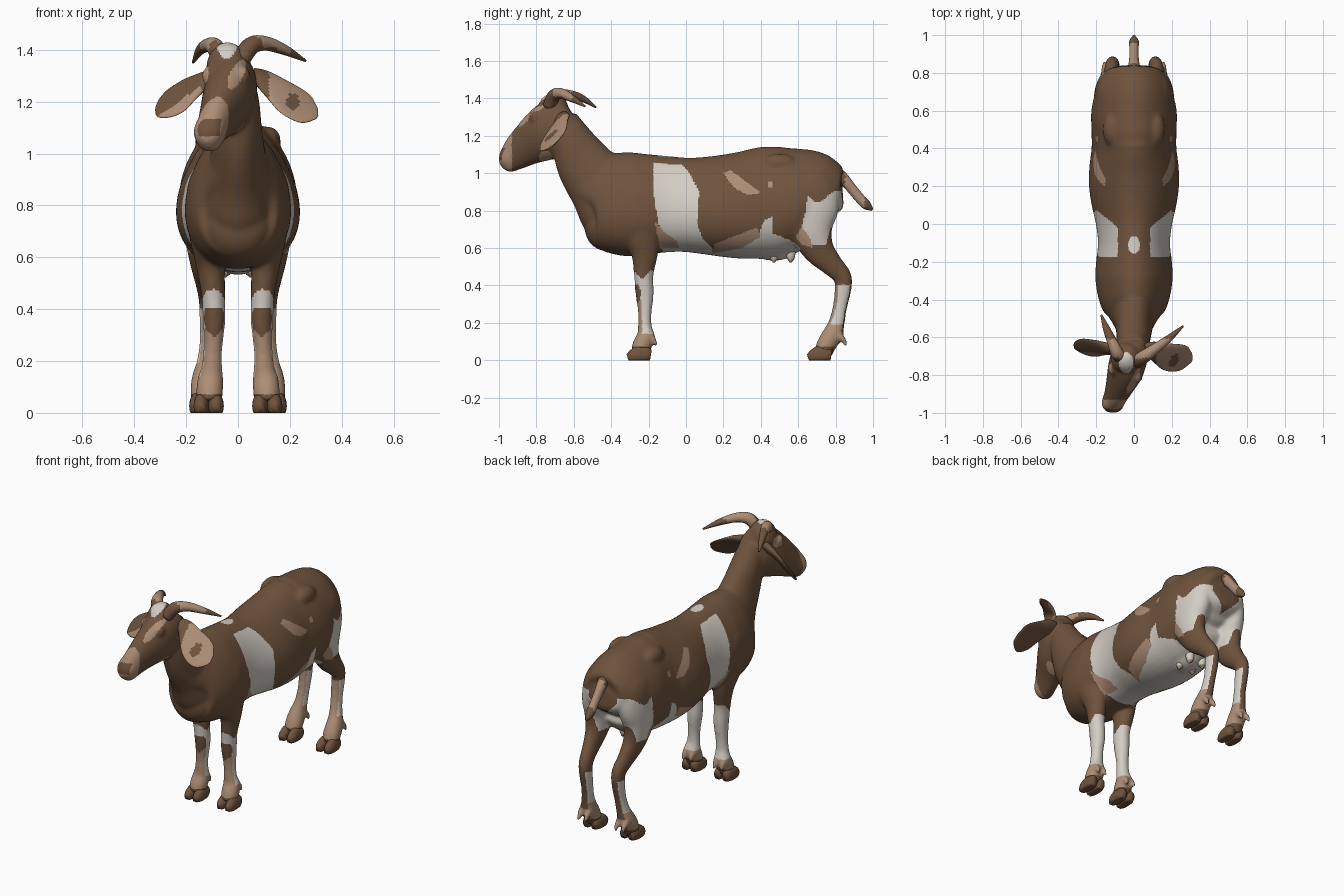
import bpy, bmesh, math
from mathutils import Vector, Matrix


def material(name, rgb):
    m = bpy.data.materials.new(name)
    m.diffuse_color = (*rgb, 1)
    return m


MATS = [material("brown coat", (.16, .087, .047)),
        material("white patch", (.65, .61, .55)),
        material("tan patch", (.42, .27, .18))]
BROWN, WHITE, TAN = 0, 1, 2


def tube(bm, pts, side=(1, 0, 0), seg=28, sub=4, mirror=1, floor=False, pear=0):
    """Smooth loft through (x, y, z, half width, half height) sections."""
    P = [Vector(p) for p in pts]
    P = [2 * P[0] - P[1]] + P + [2 * P[-1] - P[-2]]
    path = []
    for i in range(1, len(P) - 2):
        a, b, c, d = P[i - 1:i + 3]
        for k in range(sub):
            t = k / sub
            path.append(.5 * (2 * b + (c - a) * t + (2 * a - 5 * b + 4 * c - d) * t * t
                              + (3 * b - a - 3 * c + d) * t ** 3))
    path.append(P[-2])
    rings = []
    for i, q in enumerate(path):
        c = Vector(q[:3])
        t = (Vector(path[min(i + 1, len(path) - 1)][:3]) - Vector(path[max(i - 1, 0)][:3])).normalized()
        s = Vector(side)
        s = (s - t * s.dot(t)).normalized()
        u = t.cross(s)
        ring = []
        for k in range(seg):
            w = 2 * math.pi * k / seg
            wide = max(q[3], .002) * (1 + pear * math.sin(w))
            v = c + s * math.cos(w) * wide + u * math.sin(w) * max(q[4], .002)
            if floor:
                v.z = max(v.z, 0)
            ring.append(bm.verts.new((v.x * mirror, v.y, v.z)))
        rings.append(ring)
    faces = [bm.faces.new((r[k], r[(k + 1) % seg], n[(k + 1) % seg], n[k]))
             for r, n in zip(rings, rings[1:]) for k in range(seg)]
    faces += [bm.faces.new(rings[0]), bm.faces.new(rings[-1])]
    bmesh.ops.recalc_face_normals(bm, faces=faces)


def ball(bm, c, r):
    bmesh.ops.create_uvsphere(bm, u_segments=28, v_segments=18, radius=1,
                              matrix=Matrix.Translation(c) @ Matrix.Diagonal((*r, 1)))


def finish(bm, name, rule, merge=False):
    """Make an object; optionally fuse its volumes; colour faces by a rule."""
    me = bpy.data.meshes.new(name)
    bm.to_mesh(me)
    bm.free()
    ob = bpy.data.objects.new(name, me)
    bpy.context.collection.objects.link(ob)
    if merge:
        m = ob.modifiers.new("fuse", 'REMESH')
        m.mode, m.voxel_size = 'VOXEL', .0085
        s = ob.modifiers.new("soften", 'SMOOTH')
        s.factor, s.iterations = .5, 16
        bpy.context.view_layer.update()
        new = bpy.data.meshes.new_from_object(ob.evaluated_get(bpy.context.evaluated_depsgraph_get()))
        ob.modifiers.clear()
        ob.data = me = new
        me.name = name
    me.materials.clear()
    for m in MATS:
        me.materials.append(m)
    for f in me.polygons:
        f.use_smooth = True
        f.material_index = rule(f.center, f.normal)
    return ob


def inside(y, z, poly):
    hit = False
    for (a, b), (c, d) in zip(poly, poly[1:] + poly[:1]):
        if (b > z) != (d > z) and y < (c - a) * (z - b) / (d - b) + a:
            hit = not hit
    return hit


# Coat patches, outlined in side view (y, z)
BAND = [(-.18, 1.1), (-.1, 1.1), (-.04, 1.07), (.02, 1.0), (.07, .9), (.06, .73), (.09, .65), (.14, .6),
        (.15, .5), (-.12, .5), (-.13, .65), (-.17, .86)]
ELBOW = [(-.165, .74), (-.12, .69), (-.05, .64), (-.04, .6), (-.14, .6)]
BELLY = [(.13, .5), (.14, .57), (.3, .6), (.38, .66), (.42, .75), (.46, .77), (.46, .68),
         (.56, .64), (.61, .6), (.6, .5)]
BELLY_TAN = [(.15, .62), (.25, .66), (.38, .71), (.4, .66), (.3, .6), (.14, .57)]
THIGH = [(.65, .88), (.7, .84), (.74, .86), (.78, .9), (.86, .91), (.83, .78), (.77, .7), (.75, .62),
         (.66, .61), (.62, .66), (.62, .72), (.64, .8)]
THIGH_TAN = [(.585, .66), (.62, .62), (.68, .6), (.66, .66), (.62, .71)]
FLANK = [(.2, 1.0), (.24, 1.015), (.3, .97), (.4, .895), (.33, .885), (.26, .92)]


def spot(a, b, ca, cb, ra, rb):
    return ((a - ca) / ra) ** 2 + ((b - cb) / rb) ** 2 < 1


def coat(p, n):
    x, y, z = p
    if z < .5 and y < .2:                                    # front legs
        if z < .07:
            return BROWN
        if n.y < -.45 and z < .385 + .01 * math.sin(x * 90):
            return BROWN if z > .29 + abs(abs(x) - .092) else TAN
        if spot(y, z, -.265, .36, .022, .045):
            return BROWN
        return TAN if z < .14 else WHITE if z < .46 + .02 * math.sin(y * 60) else BROWN
    if z < .47 and y > .5:                                   # hind legs
        if z < .07 or z > .4 or (n.y > .75 and z > .15):
            return BROWN
        return TAN if z < .19 or n.y < -.5 else WHITE
    if y < -.6 and z > .98:                                  # head
        if y < -.93:
            return BROWN if 1.07 < z < 1.135 and n.y < -.7 else TAN
        if z > 1.35 and spot(x, y, -.042, -.735, .038, .055):
            return WHITE
        if y < -.7 and (spot(x + (1.31 - z) * .4, z, -.003, 1.305, .028, .056)
                        or spot(x, z, -.145, 1.31, .032, .048)):
            return TAN
        return TAN if x > -.04 and spot(y, z, -.75, 1.085, .034, .034) else BROWN
    if z > 1 and spot(x, y, 0, -.11, .032, .045):            # spot on the spine
        return WHITE
    if y > .77 and abs(x) < .1 and z > .77 + abs(x):         # brown below the tail
        return BROWN
    for poly, col in ((ELBOW, TAN), (BELLY_TAN, TAN), (THIGH_TAN, TAN), (BELLY, WHITE),
                      (THIGH, WHITE), (FLANK, TAN)):
        if inside(y, z, poly):
            return col
    if inside(y, z, BAND) and (abs(x) > .085 or z < .7):
        return WHITE
    return TAN if spot(y, z, .45, .94, .015, .018) else BROWN


# Body: trunk, neck, head, legs and udder fused into one skin
bm = bmesh.new()
trunk = [(-.54, .7, .94, .07), (-.5, .625, 1.08, .13), (-.42, .585, 1.11, .175), (-.3, .555, 1.112, .2),
         (-.2, .567, 1.102, .197), (-.1, .577, 1.092, .187), (0, .579, 1.083, .198), (.1, .567, 1.088, .22),
         (.2, .552, 1.1, .234), (.3, .542, 1.115, .232), (.4, .542, 1.136, .22), (.5, .56, 1.152, .222),
         (.58, .61, 1.158, .222), (.68, .7, 1.128, .203), (.77, .74, 1.072, .175), (.82, .78, 1.01, .138),
         (.838, .84, .95, .06)]
tube(bm, [(0, y, (lo + hi) / 2, w, (hi - lo) / 2) for y, lo, hi, w in trunk], seg=44, pear=.2)
tube(bm, [(0, -.32, .74, .14, .16), (0, -.38, .82, .145, .2), (0, -.45, .92, .12, .177),
          (0, -.55, 1.06, .096, .15), (-.005, -.62, 1.2, .087, .106), (-.01, -.66, 1.29, .07, .08)])
ball(bm, (0, -.455, .72), (.125, .088, .125))                # brisket
tube(bm, [(.005, -.6, 1.28, .05, .07), (0, -.63, 1.27, .075, .115), (-.02, -.69, 1.25, .095, .15),
          (-.045, -.77, 1.2, .095, .142), (-.075, -.85, 1.148, .075, .112), (-.1, -.915, 1.1, .06, .088),
          (-.112, -.947, 1.083, .06, .073), (-.12, -.978, 1.074, .05, .053), (-.124, -.998, 1.072, .022, .026)])
ball(bm, (-.04, -.71, 1.33), (.083, .085, .1))
ball(bm, (-.11, -.935, 1.04), (.045, .05, .033))             # lower lip
for c in ((-.11, -.765, 1.3), (.018, -.805, 1.3)):           # brows
    ball(bm, c, (.03, .036, .038))
ball(bm, (0, .47, .622), (.1, .14, .09))                     # udder
for s in (1, -1):
    ball(bm, (.115 * s, .5, 1.05), (.05, .09, .055))         # hip bone
    tube(bm, [(.1, -.27, .97, .05, .07), (.115, -.26, .86, .082, .13), (.12, -.245, .7, .07, .11),
              (.107, -.222, .58, .057, .075), (.096, -.226, .46, .046, .053), (.092, -.222, .37, .044, .05),
              (.093, -.22, .32, .041, .045), (.097, -.22, .25, .037, .036), (.1, -.22, .18, .04, .037),
              (.106, -.215, .13, .05, .048), (.11, -.235, .08, .052, .052), (.11, -.245, .04, .048, .05)],
         mirror=s)
    tube(bm, [(.09, .64, 1.02, .06, .1), (.11, .65, .93, .09, .16), (.125, .66, .81, .088, .16),
              (.135, .67, .69, .072, .117), (.132, .71, .59, .055, .086), (.124, .78, .51, .042, .062),
              (.115, .837, .445, .038, .05), (.113, .838, .37, .036, .045), (.115, .822, .28, .033, .039),
              (.122, .805, .2, .036, .044), (.13, .785, .14, .047, .055), (.132, .752, .085, .052, .053),
              (.132, .735, .04, .048, .05)], mirror=s)
    for cx, cy in ((.108, -.185), (.13, .83)):               # dewclaws
        for dx in (-.025, .025):
            tube(bm, [(cx + dx, cy - .03, .14, .02, .02), (cx + dx, cy + .007, .115, .018, .018),
                      (cx + dx, cy + .027, .075, .01, .01)], seg=12, mirror=s)
finish(bm, "goat_body", coat, merge=True)

# Cloven hooves
for s, tag in ((1, "right"), (-1, "left")):
    for part, cx, cy in (("front", .113, -.24), ("hind", .13, .725)):
        bm = bmesh.new()
        for dx in (-.028, .028):
            tube(bm, [(cx + dx, cy + .052, .025, .02, .03), (cx + dx, cy + .03, .028, .028, .044),
                      (cx + dx, cy - .01, .028, .03, .05), (cx + dx * 1.05, cy - .045, .02, .027, .038),
                      (cx + dx * .95, cy - .07, .012, .015, .022)], seg=20, mirror=s, floor=True)
        finish(bm, f"{part}_hoof_{tag}", lambda p, n: BROWN)

# Teats
bm = bmesh.new()
for x in (-.045, .045):
    for y in (.47, .56):
        tube(bm, [(x, y, .6, .03, .03), (x, y, .55, .022, .022), (x * 1.1, y, .532, .012, .012),
                  (x * 1.1, y, .522, .005, .005)], seg=14)
finish(bm, "teats", lambda p, n: TAN if p.z < .54 else WHITE)

# Tail
bm = bmesh.new()
tube(bm, [(0, .77, 1.02, .045, .04), (0, .83, .98, .032, .034), (0, .88, .925, .025, .028),
          (0, .93, .865, .024, .027), (0, .965, .83, .026, .026), (0, .997, .805, .006, .008)], seg=18)
finish(bm, "tail", lambda p, n: TAN if .85 < p.y < .955 else BROWN)

# Horns sweep back and outward
horns = {"horn_right": [(.01, -.73, 1.36, .036, .036), (.05, -.705, 1.415, .035, .035),
                        (.105, -.665, 1.425, .028, .028), (.18, -.61, 1.4, .02, .02),
                        (.26, -.54, 1.358, .005, .005)],
         "horn_left": [(-.065, -.71, 1.36, .036, .036), (-.088, -.685, 1.41, .034, .034),
                       (-.115, -.625, 1.418, .027, .027), (-.145, -.555, 1.4, .019, .019),
                       (-.173, -.482, 1.352, .005, .005)]}
for name, pts in horns.items():
    bm = bmesh.new()
    tube(bm, pts, seg=18, sub=6)
    finish(bm, name, lambda p, n: TAN if -.71 < p.y < -.61 and n.z > -.5 else BROWN)

# Drooping ears, pale on the inner face
bm = bmesh.new()
tube(bm, [(.055, -.665, 1.3, .04, .025), (.1, -.665, 1.285, .052, .022), (.15, -.685, 1.25, .072, .015),
          (.205, -.705, 1.205, .092, .012), (.25, -.718, 1.17, .085, .01), (.285, -.722, 1.15, .055, .008),
          (.305, -.725, 1.14, .012, .004)], side=(.38, .76, .53), seg=32, sub=6)
finish(bm, "ear_right", lambda p, n: TAN if n.dot(Vector((.4, -.65, .65))) > 0 and p.x > .12 and
       not spot(p.x, p.z, .21, 1.2, .025, .03) else BROWN)
bm = bmesh.new()
tube(bm, [(-.09, -.665, 1.3, .035, .025), (-.14, -.66, 1.275, .045, .022), (-.19, -.655, 1.245, .06, .015),
          (-.24, -.655, 1.205, .07, .012), (-.28, -.655, 1.175, .056, .01), (-.305, -.655, 1.155, .03, .008),
          (-.315, -.655, 1.148, .008, .004)], side=(-.4, .65, .6), seg=32, sub=6)
finish(bm, "ear_left", lambda p, n: TAN if n.dot(Vector((-.4, -.65, .65))) > 0 and p.x < -.14 and
       p.z + (p.x + .23) * -.7 < 1.2 else BROWN)
